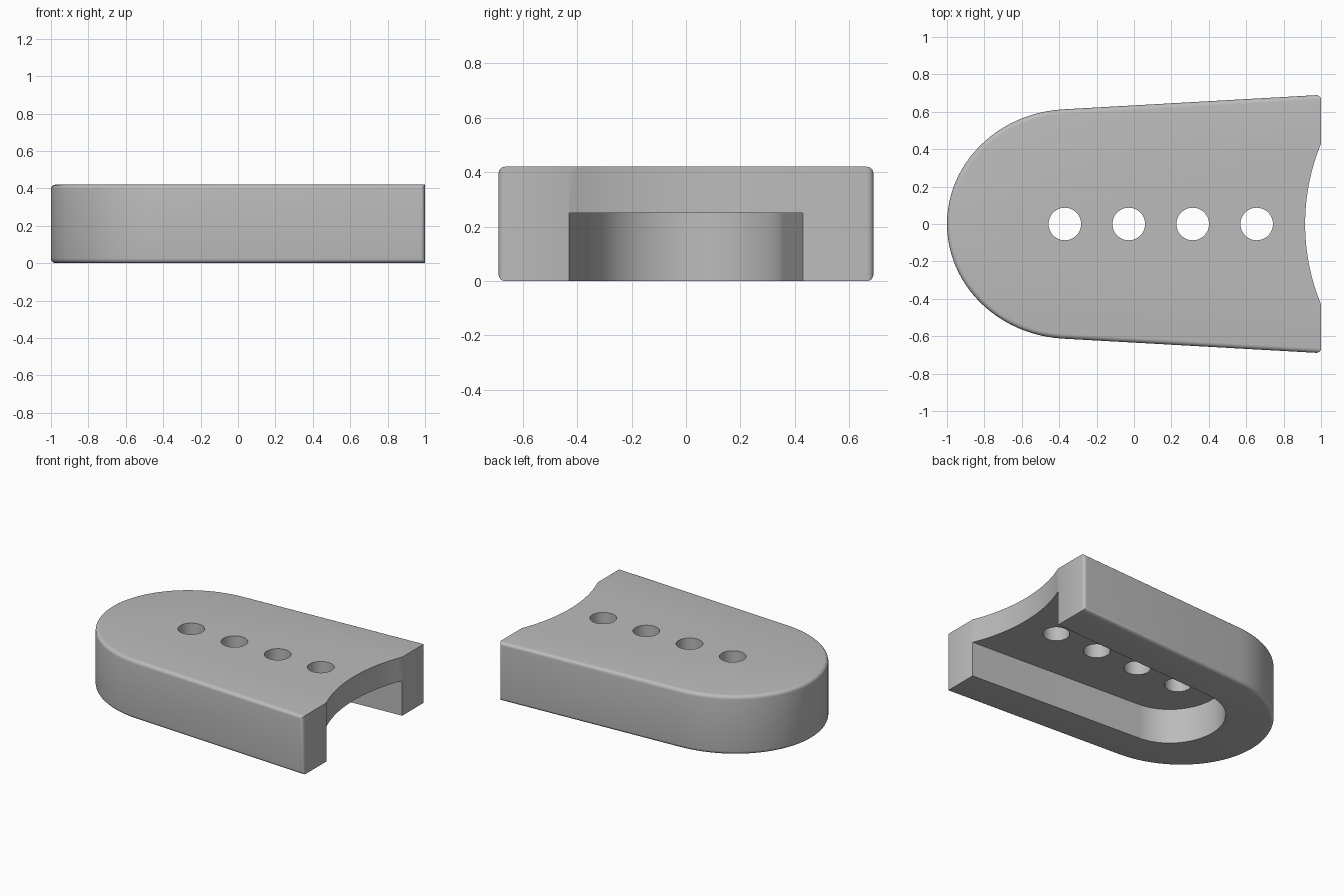
import bpy, bmesh, math

cube = bpy.data.objects.get("Cube")
if cube:
    bpy.data.objects.remove(cube, do_unlink=True)

HEIGHT, POCKET, FILLET = 0.42, 0.25, 0.025

grey = bpy.data.materials.new("plain grey")
grey.use_nodes = True
colour = (0.5, 0.5, 0.5, 1)
grey.diffuse_color = colour
grey.node_tree.nodes["Principled BSDF"].inputs["Base Color"].default_value = colour


def tongue(cx, a, b, x_end, slope=0.056, steps=48):
    """Half-elliptical nose flowing tangentially into two flaring sides."""
    d = math.atan(slope * a / b)
    pts = []
    for i in range(steps + 1):
        t = math.pi / 2 + d + (math.pi - 2 * d) * i / steps
        pts.append((cx + a * math.cos(t), b * math.sin(t)))
    x, y = pts[0]
    y_end = y + slope * (x_end - x)
    return [(x_end, y_end)] + pts + [(x_end, -y_end)]


def circle(cx, r, steps):
    return [(cx + r * math.cos(2 * math.pi * i / steps),
             r * math.sin(2 * math.pi * i / steps)) for i in range(steps)]


def prism(name, outline, z0, z1, bevel_end=None):
    bm = bmesh.new()
    face = bm.faces.new([bm.verts.new((x, y, z0)) for x, y in outline])
    ext = bmesh.ops.extrude_face_region(bm, geom=[face])["geom"]
    bmesh.ops.translate(bm, vec=(0, 0, z1 - z0),
                        verts=[v for v in ext if isinstance(v, bmesh.types.BMVert)])
    bmesh.ops.recalc_face_normals(bm, faces=bm.faces)
    if bevel_end is not None:
        # round the rims and the two end corners, leave the end face's rims sharp
        edges = []
        for e in bm.edges:
            at_end = all(abs(v.co.x - bevel_end) < 1e-5 for v in e.verts)
            upright = abs(e.verts[0].co.z - e.verts[1].co.z) > 1e-5
            if at_end == upright:
                edges.append(e)
        bmesh.ops.bevel(bm, geom=edges, offset=FILLET, segments=5,
                        profile=0.5, affect='EDGES', clamp_overlap=False)
    me = bpy.data.meshes.new(name)
    bm.to_mesh(me)
    bm.free()
    me.materials.append(grey)
    ob = bpy.data.objects.new(name, me)
    bpy.context.collection.objects.link(ob)
    return ob


# Solid body
body = prism("block_body", tongue(-0.34, 0.66, 0.614, 1.0), 0, HEIGHT, bevel_end=1.0)

# Underside pocket, concave end and the row of through holes
cutters = [
    prism("pocket_cutter", tongue(-0.32, 0.34, 0.355, 1.3), -0.2, POCKET),
    prism("end_scallop_cutter", circle(2.045, 1.13, 192), -0.3, HEIGHT + 0.3),
]
for i in range(4):
    cutters.append(prism(f"hole_cutter_{i + 1}", circle(-0.37 + 0.342 * i, 0.087, 48),
                         -0.1, HEIGHT + 0.1))

bpy.context.view_layer.objects.active = body
for c in cutters:
    c.hide_render = True
    mod = body.modifiers.new(c.name, 'BOOLEAN')
    mod.operation = 'DIFFERENCE'
    mod.solver = 'EXACT'
    mod.object = c
    bpy.ops.object.modifier_apply(modifier=mod.name)
    bpy.data.objects.remove(c, do_unlink=True)

# Smooth curved walls, keep real corners crisp
bpy.ops.object.select_all(action='DESELECT')
body.select_set(True)
bpy.ops.object.shade_smooth_by_angle(angle=math.radians(30))
